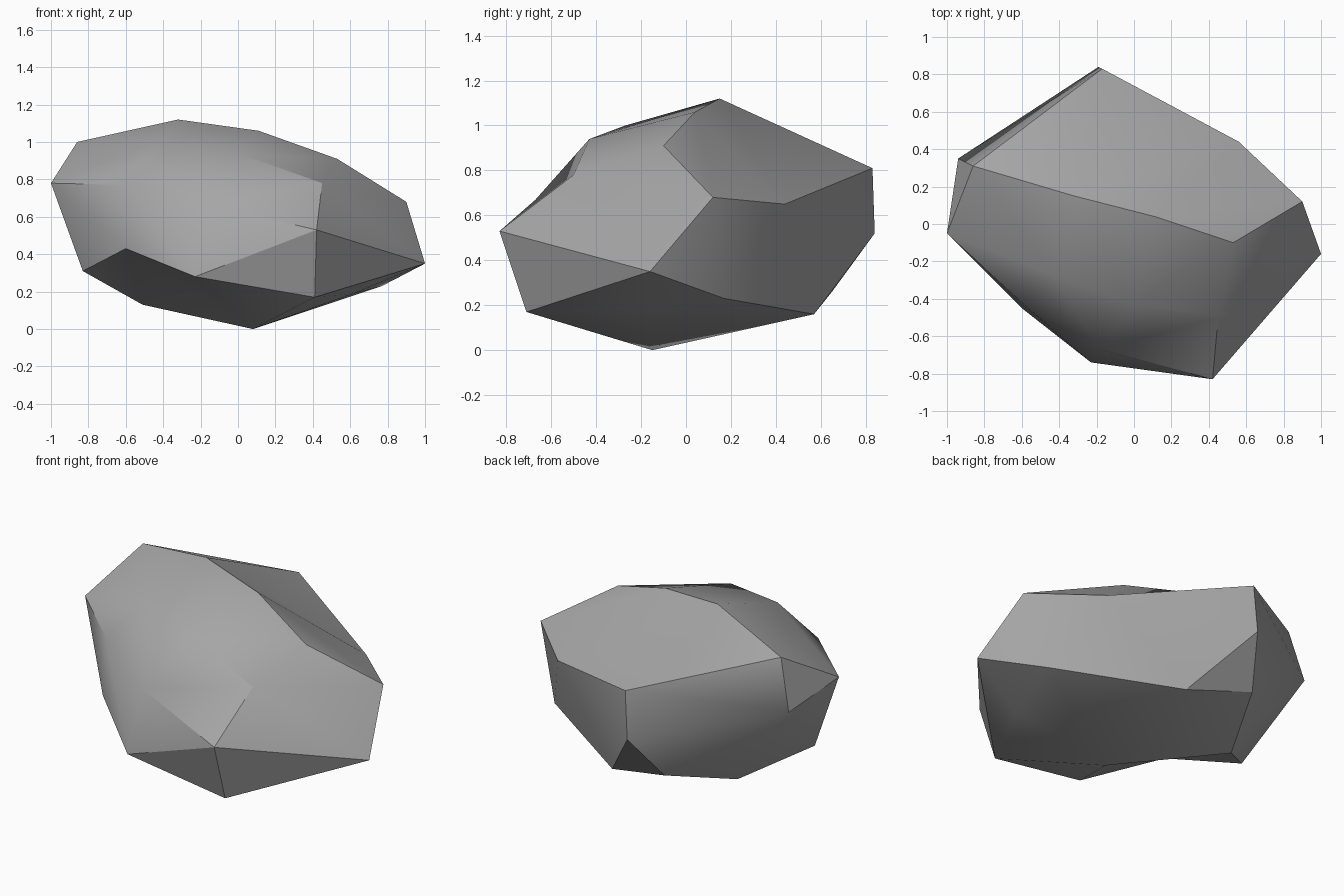
import bpy
import bmesh
import math

default_cube = bpy.data.objects.get("Cube")
if default_cube:
    bpy.data.objects.remove(default_cube, do_unlink=True)

# Corner points of the boulder, named by where they sit
corners = {
    # crest
    "peak": (-.32, .15, 1.12), "crest_right": (-.86, .31, 1.0),
    "crest_mid": (.11, .04, 1.06), "crest_left": (.53, -.1, .91),
    # upper front slope
    "brow_right": (-.43, -.27, 1.0), "brow_mid": (0, -.43, .94),
    "brow_left": (.45, -.5, .78), "cheek": (-.6, -.42, .77),
    "nose_right": (-.18, -.67, .67), "nose_left": (.42, -.83, .53),
    # sides
    "shoulder": (.9, .12, .68), "left_tip": (1, -.16, .35),
    "right_tip": (-1, -.05, .78), "right_rear": (-.94, .35, .7),
    # back
    "back_upper": (-.17, .83, .81), "back_lower": (-.19, .84, .52),
    "back_left": (.56, .44, .65),
    # underside rim and base
    "front_foot": (.41, -.71, .17), "chin": (-.23, -.74, .28),
    "jaw": (-.6, -.45, .43), "right_foot": (-.83, -.06, .31),
    "right_heel": (-.51, .23, .13), "back_heel": (-.31, .65, .26),
    "back_foot": (.1, .57, .16), "left_heel": (.77, .17, .23),
    "left_foot": (.62, -.28, .19), "base": (.08, -.15, 0),
}

# Shallow valleys that the hull would bridge over
valleys = [
    ("peak", "back_left"), ("crest_mid", "back_left"),
    ("jaw", "right_heel"), ("jaw", "base"), ("brow_left", "nose_right"),
]


def fold_valley(start, end):
    """Turn the edge lying across start-end so that it joins them."""
    for face in start.link_faces:
        for edge in face.edges:
            if start in edge.verts or len(edge.link_faces) != 2:
                continue
            far_corners = {v for f in edge.link_faces for v in f.verts}
            if end in far_corners and end not in edge.verts:
                bmesh.utils.edge_rotate(edge)
                return


# Wrap the corners in a hull, then fold the valleys in
bm = bmesh.new()
verts = {name: bm.verts.new(point) for name, point in corners.items()}
bmesh.ops.convex_hull(bm, input=list(bm.verts))
for attempt in range(3):
    for first, second in valleys:
        start, end = verts[first], verts[second]
        if start.is_valid and end.is_valid:
            if not any(end in edge.verts for edge in start.link_edges):
                fold_valley(start, end)
loose = [v for v in bm.verts if not v.link_faces]
bmesh.ops.delete(bm, geom=loose, context='VERTS')
bmesh.ops.recalc_face_normals(bm, faces=list(bm.faces))

mesh = bpy.data.meshes.new("boulder")
bm.to_mesh(mesh)
bm.free()
boulder = bpy.data.objects.new("boulder", mesh)
bpy.context.collection.objects.link(boulder)

# Plain grey stone
stone = bpy.data.materials.new("grey_stone")
stone.use_nodes = True
grey = (.38, .38, .38, 1)
stone.diffuse_color = grey
for node in stone.node_tree.nodes:
    if node.type == 'BSDF_PRINCIPLED':
        node.inputs["Base Color"].default_value = grey
mesh.materials.append(stone)

# Soft facets with crisp main ridges
bpy.ops.object.select_all(action='DESELECT')
boulder.select_set(True)
bpy.context.view_layer.objects.active = boulder
bpy.ops.object.shade_smooth_by_angle(angle=math.radians(30))
